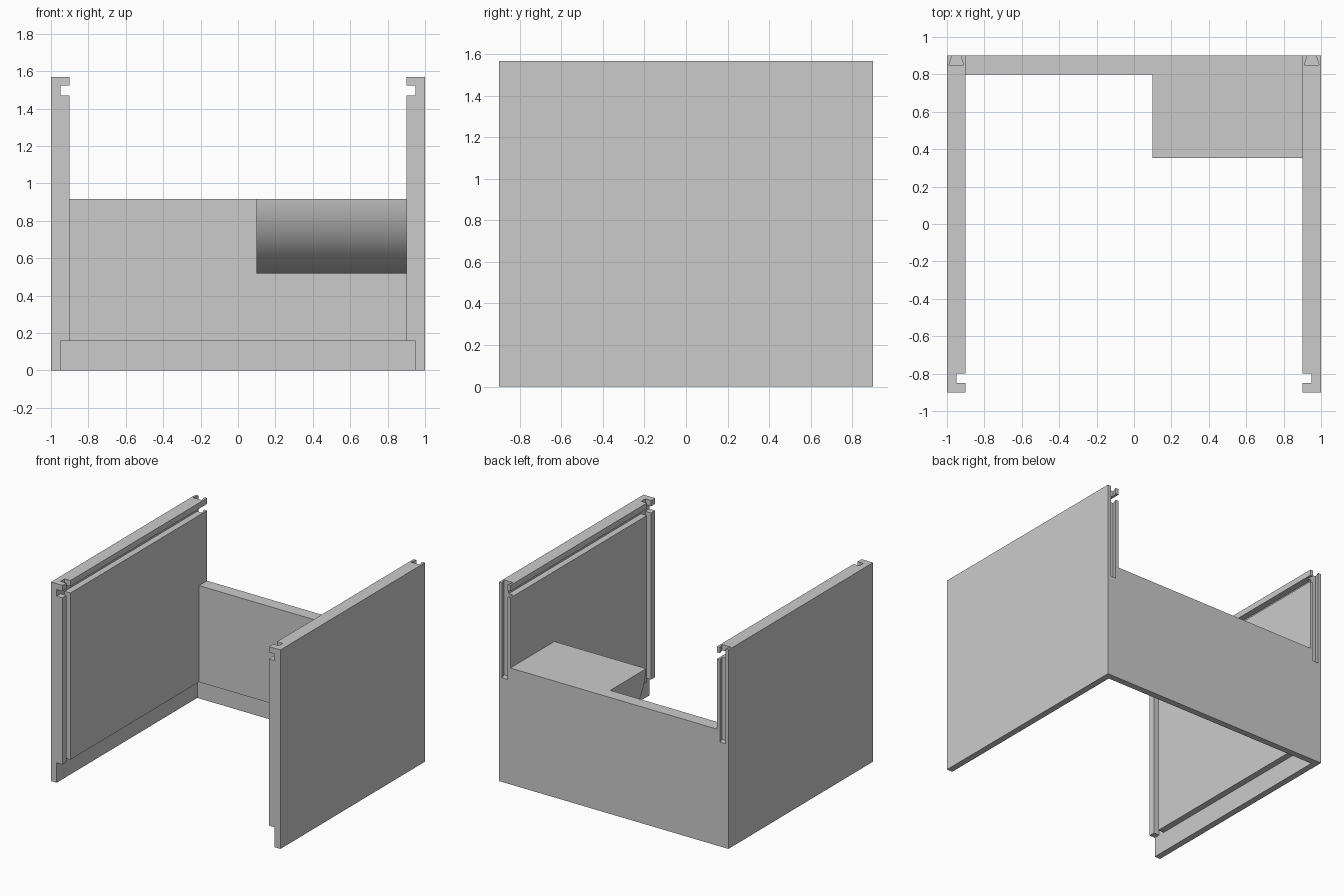
import bpy, bmesh, math
from mathutils import Vector

if "Cube" in bpy.data.objects:
    bpy.data.objects.remove(bpy.data.objects["Cube"], do_unlink=True)

HEIGHT, WALL_TOP, BASE_H = 1.568, 0.917, 0.157
BACK, OUT, INNER, MID = 0.9, 1.0, 0.9, 0.95

grey = bpy.data.materials.new("plain grey")
grey.use_nodes = True
grey.diffuse_color = (0.6, 0.6, 0.6, 1)
grey.node_tree.nodes["Principled BSDF"].inputs["Base Color"].default_value = (0.6, 0.6, 0.6, 1)


def prism(name, base, direction):
    """Extrude a closed flat outline along a direction."""
    bm = bmesh.new()
    face = bm.faces.new([bm.verts.new(p) for p in base])
    new = bmesh.ops.extrude_face_region(bm, geom=[face])["geom"]
    bmesh.ops.translate(bm, vec=Vector(direction),
                        verts=[v for v in new if isinstance(v, bmesh.types.BMVert)])
    bmesh.ops.recalc_face_normals(bm, faces=bm.faces)
    mesh = bpy.data.meshes.new(name)
    bm.to_mesh(mesh)
    bm.free()
    mesh.materials.append(grey)
    obj = bpy.data.objects.new(name, mesh)
    bpy.context.collection.objects.link(obj)
    return obj


def box(name, x, y, z):
    corners = [(x[0], y[0]), (x[1], y[0]), (x[1], y[1]), (x[0], y[1])]
    return prism(name, [(a, b, z[0]) for a, b in corners], (0, 0, z[1] - z[0]))


def cut(obj, cutter):
    """Subtract the cutter from the part and remove it."""
    cutter.hide_render = True
    mod = obj.modifiers.new("cut", 'BOOLEAN')
    mod.operation, mod.solver, mod.object = 'DIFFERENCE', 'EXACT', cutter
    bpy.context.view_layer.objects.active = obj
    bpy.ops.object.modifier_apply(modifier=mod.name)
    bpy.data.objects.remove(cutter, do_unlink=True)


def base_recess():
    return box("base_recess_cutter", (-MID, MID), (-1, 0.85), (-0.1, BASE_H))


# Side panels with a base rebate, lid groove, front panel groove and dovetail slot
for side, s in (("left", 1), ("right", -1)):
    panel = box(side + "_side_panel", sorted((s * INNER, s * OUT)), (-BACK, BACK), (0, HEIGHT))
    groove = sorted((s * 0.8, s * MID))
    cut(panel, base_recess())
    cut(panel, box("lid_groove_cutter", groove, (-1, 1), (1.47, 1.522)))
    cut(panel, box("front_groove_cutter", groove, (-0.85, -0.8), (0.1, 1.7)))
    outline = [(-0.04, 0.85), (0.04, 0.85), (0.02, 0.91), (-0.02, 0.91)]
    cut(panel, prism("dovetail_cutter",
                     [(s * MID + x, y, 0.82) for x, y in outline], (0, 0, 1)))

# Low back panel, rebated for the base
back = box("back_panel", (-INNER, INNER), (0.8, BACK), (0, WALL_TOP))
cut(back, base_recess())

# Shelf block with a rounded underside
radius, centre_z = 0.45, 0.967
start = math.asin((centre_z - WALL_TOP) / radius)
steps = 32
arc = []
for i in range(steps + 1):
    a = start + (math.pi / 2 - start) * i / steps
    arc.append((0.1, 0.8 - radius * math.cos(a), centre_z - radius * math.sin(a)))
shelf = prism("rounded_shelf", arc + [(0.1, 0.8, WALL_TOP)], (0.8, 0, 0))

bpy.ops.object.select_all(action='DESELECT')
shelf.select_set(True)
bpy.context.view_layer.objects.active = shelf
bpy.ops.object.shade_smooth_by_angle(angle=math.radians(30))
